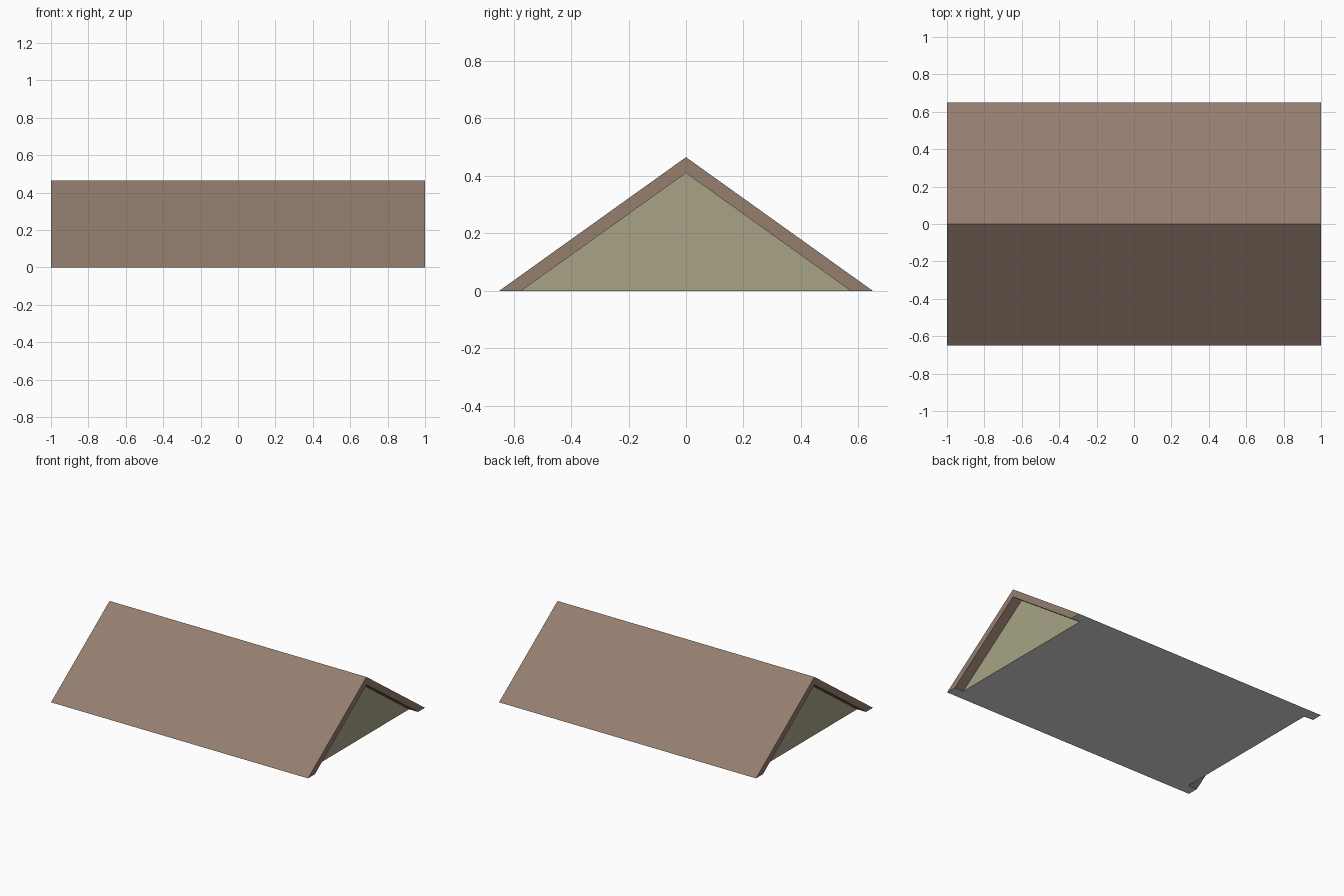
import bpy

if "Cube" in bpy.data.objects:
    bpy.data.objects.remove(bpy.data.objects["Cube"])

L, WALL = 1.0, 0.93          # half length of the roof, x of the recessed gable walls
OW, OH = 0.65, 0.465         # outer half width and ridge height
IW, IH = 0.573, 0.41         # inner half width and ridge height


def material(name, srgb):
    m = bpy.data.materials.new(name)
    lin = [((c / 255 + 0.055) / 1.055) ** 2.4 for c in srgb]
    m.diffuse_color = (*lin, 1)
    m.use_nodes = True
    m.node_tree.nodes["Principled BSDF"].inputs["Base Color"].default_value = m.diffuse_color
    return m


def add_part(name, faces, mat):
    """Object from a list of polygons given as corner points."""
    verts, polys = [], []
    for f in faces:
        ids = []
        for p in f:
            if p not in verts:
                verts.append(p)
            ids.append(verts.index(p))
        polys.append(ids)
    me = bpy.data.meshes.new(name)
    me.from_pydata(verts, [], polys)
    me.materials.append(mat)
    ob = bpy.data.objects.new(name, me)
    bpy.context.collection.objects.link(ob)


def profile(x, w, h, side):
    """Eave and ridge points of one slope."""
    return (x, side * w, 0), (x, 0, h)


brown = material("roof brown", (149, 126, 111))
olive = material("gable olive", (168, 164, 134))
grey = material("underside grey", (219, 219, 219))

# Roof: two slopes, with rims and soffits at both overhanging ends
roof = []
for s in (-1, 1):
    a, b = profile(-L, OW, OH, s)
    c, d = profile(L, OW, OH, s)
    roof.append((a, c, d, b) if s < 0 else (a, b, d, c))
    for e in (-1, 1):
        o0, o1 = profile(e * L, OW, OH, s)
        i0, i1 = profile(e * L, IW, IH, s)
        w0, w1 = profile(e * WALL, IW, IH, s)
        for q in ((o0, i0, i1, o1), (i0, w0, w1, i1)):
            roof.append(q if s * e < 0 else q[::-1])
add_part("roof", roof, brown)

# Recessed gable walls
for e, name in ((-1, "gable_wall_left"), (1, "gable_wall_right")):
    tri = ((e * WALL, -IW, 0), (e * WALL, IW, 0), (e * WALL, 0, IH))
    add_part(name, [tri if e > 0 else tri[::-1]], olive)

# Flat underside: middle panel and two eave strips, facing down
base = [((-WALL, -IW, 0), (-WALL, IW, 0), (WALL, IW, 0), (WALL, -IW, 0))]
for s in (-1, 1):
    strip = ((-L, s * OW, 0), (L, s * OW, 0), (L, s * IW, 0), (WALL, s * IW, 0),
             (-WALL, s * IW, 0), (-L, s * IW, 0))
    base.append(strip if s > 0 else strip[::-1])
add_part("underside", base, grey)
